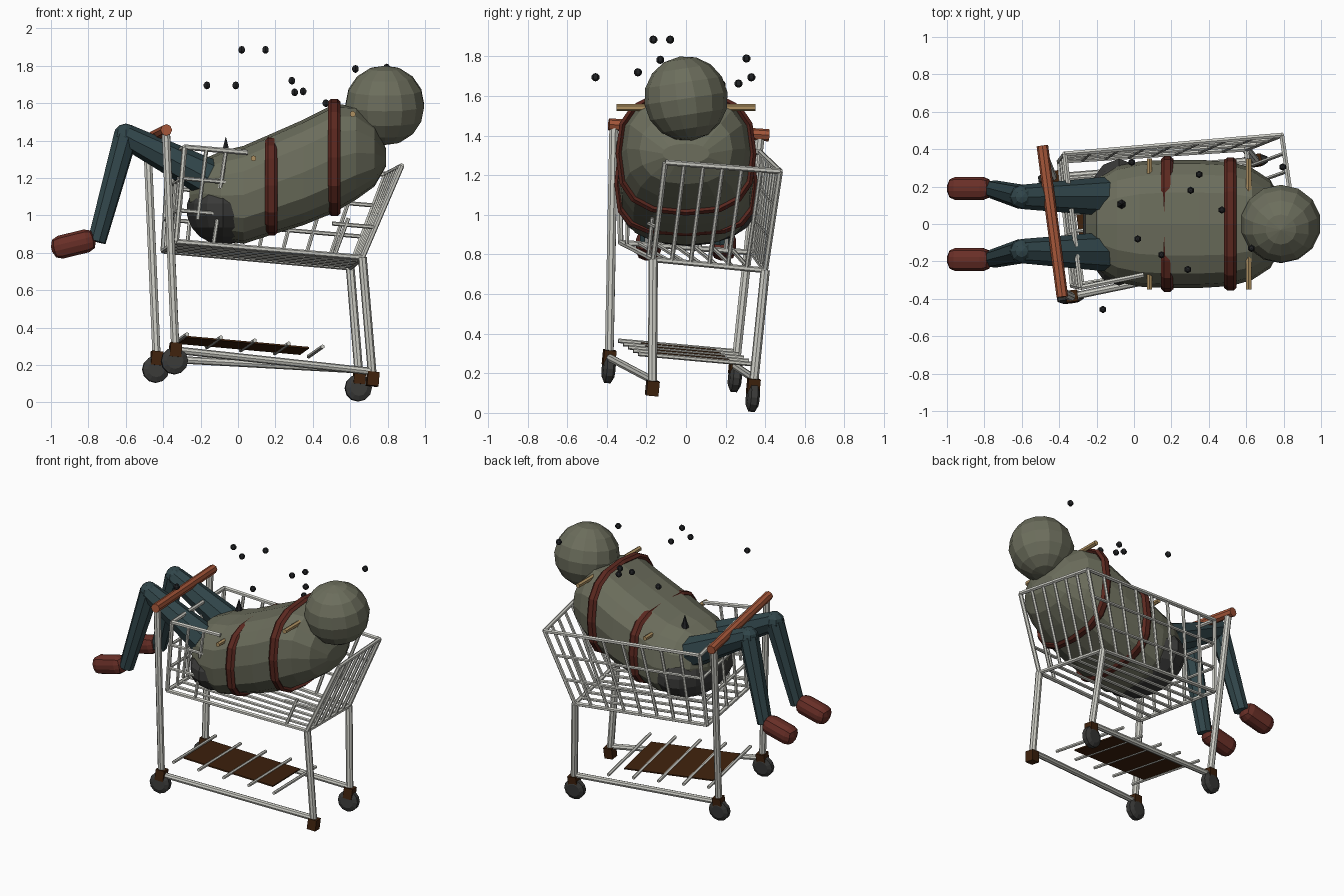
import bpy, bmesh, math
from mathutils import Vector as V, Matrix as M

if "Cube" in bpy.data.objects:
    bpy.data.objects.remove(bpy.data.objects["Cube"])


def mat(name, r, g, b):
    m = bpy.data.materials.new(name)
    m.diffuse_color = (r, g, b, 1)
    m.use_nodes = True
    m.node_tree.nodes["Principled BSDF"].inputs["Base Color"].default_value = m.diffuse_color
    return m


METAL = mat("grey metal", .6, .6, .55)
GREEN = mat("olive cloth", .15, .155, .108)
TEAL = mat("teal cloth", .03, .06, .068)
STRAP = mat("dark red strap", .105, .021, .014)
SHOE = mat("red brown shoe", .14, .028, .02)
GRIP = mat("orange grip", .38, .095, .042)
BROWN = mat("dark brown", .05, .016, .004)
TAN = mat("tan wood", .42, .28, .12)
DARK = mat("charcoal", .042, .042, .04)
BLACK = mat("black", .015, .016, .018)


def finish(name, bm, material):
    bmesh.ops.recalc_face_normals(bm, faces=bm.faces)
    me = bpy.data.meshes.new(name)
    bm.to_mesh(me)
    bm.free()
    me.materials.append(material)
    ob = bpy.data.objects.new(name, me)
    bpy.context.collection.objects.link(ob)
    return ob


def rods(name, segs, material, sides=6):
    """Straight (or tapered) rods; each seg is start, end, radius, optional end radius."""
    bm = bmesh.new()
    for s in segs:
        p, q = V(s[0]), V(s[1])
        d = q - p
        rot = d.to_track_quat('Z', 'Y').to_matrix().to_4x4()
        bmesh.ops.create_cone(bm, cap_ends=True, segments=sides, radius1=s[2], radius2=s[-1],
                              depth=d.length, matrix=M.Translation((p + q) / 2) @ rot)
    return finish(name, bm, material)


def ball(name, c, r, material, u=14, v=9, rot=M()):
    bm = bmesh.new()
    bmesh.ops.create_uvsphere(bm, u_segments=u, v_segments=v, radius=1,
                              matrix=M.Translation(c) @ rot @ M.Diagonal((*r, 1)))
    return finish(name, bm, material)


def box(name, c, size, material, rot=M(), bevel=0):
    bm = bmesh.new()
    bmesh.ops.create_cube(bm, size=1, matrix=M.Diagonal((*size, 1)))
    ob = finish(name, bm, material)
    ob.matrix_world = M.Translation(c) @ rot
    if bevel:
        mod = ob.modifiers.new("round", 'BEVEL')
        mod.width, mod.segments = bevel, 2
    return ob


def skin(name, rings, material, loop=False):
    """Skin a list of point rings."""
    bm = bmesh.new()
    vs = [[bm.verts.new(p) for p in r] for r in rings]
    n, k = len(vs[0]), len(vs)
    for i in range(k if loop else k - 1):
        a, b = vs[i], vs[(i + 1) % k]
        for j in range(n):
            bm.faces.new((a[j], a[(j + 1) % n], b[(j + 1) % n], b[j]))
    if not loop:
        bm.faces.new(vs[0])
        bm.faces.new(vs[-1])
    return finish(name, bm, material)


def oval(x, z, w, h, t, e):
    """Point on a rounded-square section across x."""
    c, s = math.cos(t), math.sin(t)
    return (x, w * math.copysign(abs(c) ** (2 / e), c), z + h * math.copysign(abs(s) ** (2 / e), s))


# Slumped torso: x, centre z, half width, half height, squareness
N = 16
turn = [math.tau * j / N for j in range(N)]
prof = [(-.26, 1.11, .13, .07, 2), (-.2, 1.12, .24, .175, 2.2), (-.09, 1.105, .31, .238, 2.4),
        (.03, 1.11, .335, .262, 2.6), (.175, 1.165, .342, .27, 2.7), (.35, 1.23, .342, .282, 2.7),
        (.515, 1.305, .332, .29, 2.7), (.63, 1.335, .30, .252, 2.6), (.73, 1.33, .235, .175, 2.4),
        (.79, 1.31, .12, .05, 2)]
skin("torso", [[oval(x, z, w, h, t, e) for t in turn] for x, z, w, h, e in prof], GREEN)
ball("seat_of_trousers", (-.08, .01, 1.03), (.2, .345, .187), DARK)
ball("head", (.785, 0, 1.588), (.216, .212, .214), GREEN, 14, 8, M.Rotation(.15, 4, 'X'))

# Straps round the torso; the lower one sinks into the cloth at the top
for name, x, z, w, h, e in (("lower_strap", .178, 1.16, .347, .252, 3.1), ("upper_strap", .515, 1.31, .34, .298, 2.7)):
    rings = []
    for t in turn:
        rings.append([oval(x + .034 * math.cos(a), z, w + .018 * math.sin(a), h + .018 * math.sin(a), t, e)
                      for a in [math.tau * k / 6 for k in range(6)]])
    skin(name, rings, STRAP, True)

# Wooden pegs through the torso
rods("upper_peg", [((.613, -.35, 1.542), (.613, .35, 1.542), .017)], TAN)
rods("lower_peg", [((.083, -.35, 1.305), (.083, .35, 1.305), .016)], TAN)
rods("spike", [((-.065, .105, 1.32), (-.065, .105, 1.42), .03, .001)], BLACK)

# Legs hanging over the handle end
for side, s in (("left", 1), ("right", -1)):
    hip, knee, ankle = (-.16, s * .148, 1.2), (-.6, s * .145, 1.425), (-.755, s * .185, .86)
    rods(side + "_thigh", [(hip, knee, .104, .065)], TEAL, 8)
    ball(side + "_knee", knee, (.066,) * 3, TEAL, 8, 6)
    rods(side + "_shin", [(knee, ankle, .066, .05)], TEAL, 8)
    box(side + "_shoe", (-.88, s * .19, .847), (.24, .125, .125), SHOE, M.Rotation(-.24, 4, 'Y'), .048)

# Basket corners: n/f = near/far side, then back/front, bottom/top
nbt, nft = V((-.285, -.34, 1.365)), V((.875, -.105, 1.265))
fbt, fft = V((-.37, .375, 1.315)), V((.79, .475, 1.22))
nbb, nfb = V((-.33, -.33, .86)), V((.665, -.165, .775))
fbb, ffb = V((-.40, .335, .81)), V((.60, .40, .72))


def grid(a, b, c, d, s, t):
    """Point on the panel a-b (bottom), c-d (top)."""
    return a.lerp(b, s).lerp(c.lerp(d, s), t)


def panel(name, cs, uprights, levels, r=.0112):
    segs = [(grid(*cs, i / (uprights + 1), 0), grid(*cs, i / (uprights + 1), 1), r) for i in range(1, uprights + 1)]
    segs += [(grid(*cs, 0, i / (levels + 1)), grid(*cs, 1, i / (levels + 1)), r) for i in range(1, levels + 1)]
    rods(name, segs, METAL)


panel("basket_far_side", (fbb, ffb, fbt, fft), 7, 2)
panel("basket_front", (nfb, ffb, nft, fft), 5, 0)
panel("basket_back", (nbb, fbb, nbt, fbt), 4, 2)
panel("basket_floor", (nbb, nfb, fbb, ffb), 0, 6)
R = .0145
rods("basket_frame", [(fbt, fft, R), (fft, nft, R), (fbt, nbt, R), (nbt, nbt.lerp(nft, .29), R),
                      (nbb, nfb, R), (fbb, ffb, R), (nbb, fbb, R), (nfb, ffb, R),
                      (nbb, nbt, R), (fbb, fbt, R), (nfb, nft, R), (ffb, fft, R)], METAL)
# Torn near side: only stubs are left
near = (nbb, nfb, nbt, nft)
stubs = [(0, .33, .27, .33), (0, .67, .24, .67), (.1, .25, .1, 1), (.2, 0, .2, .42), (.19, .6, .19, 1),
         (.78, .33, 1, .33), (.85, 0, .85, .4)]
rods("basket_near_stubs", [(grid(*near, a, b), grid(*near, c, d), .0112) for a, b, c, d in stubs], METAL)

# Cart posts, base tubes and handle
feet = {"near_back": V((-.335, -.388, .28)), "far_back": V((-.435, .25, .235)),
        "near_front": V((.72, -.17, .125)), "far_front": V((.648, .34, .135))}
tops = {"near_back": V((-.385, -.365, 1.44)), "far_back": V((-.485, .375, 1.395)),
        "near_front": nfb, "far_front": ffb}
up = V((0, 0, .04))
rods("posts", [(feet[k], tops[k], .0235) for k in feet], METAL, 8)
rods("base_tubes", [(feet[s + "_back"], feet[s + "_front"] + up, .02) for s in ("near", "far")], METAL, 8)
rods("handle", [((-.383, -.39, 1.457), (-.49, .418, 1.402), .031)], GRIP, 8)

# Cart orientation
ax = V((1, .12, -.09)).normalized()
az = ax.cross(V((-.13, 1, -.09))).normalized()
ay = az.cross(ax)
cart = M((ax, ay, az)).transposed().to_4x4()

# Caster blocks and wheels (the near front wheel is lost)
for k, p in feet.items():
    box(k + "_caster", p, (.062, .062, .075), BROWN, cart)
    if k != "near_front":
        c = p + V((-.005, -.003, -.058))
        rods(k + "_wheel", [(c - ay * .016, c + ay * .016, .072), (c - ay * .03, c - ay * .016, .045, .072),
                            (c + ay * .016, c + ay * .03, .072, .045)], DARK, 12)

# Lower rack with a board
segs = []
for i in range(5):
    c = V((-.31, -.05, .338)).lerp(V((.415, .05, .272)), i / 4)
    segs.append((c - ay * .295, c + ay * .295, .0115))
rods("rack_rods", segs, METAL)
box("rack_board", (.03, 0, .305), (.66, .38, .009), BROWN, cart)

# Flies overhead
flies = [(.02, -.08, 1.885), (.147, -.165, 1.885), (-.166, -.457, 1.695), (-.012, .33, 1.695), (.288, -.243, 1.72),
         (.303, .18, 1.658), (.348, .265, 1.663), (.628, -.13, 1.783), (.795, .305, 1.79), (.47, .075, 1.6)]
for i, p in enumerate(flies):
    ball("fly_%d" % i, p, (.021,) * 3, BLACK, 6, 5)
